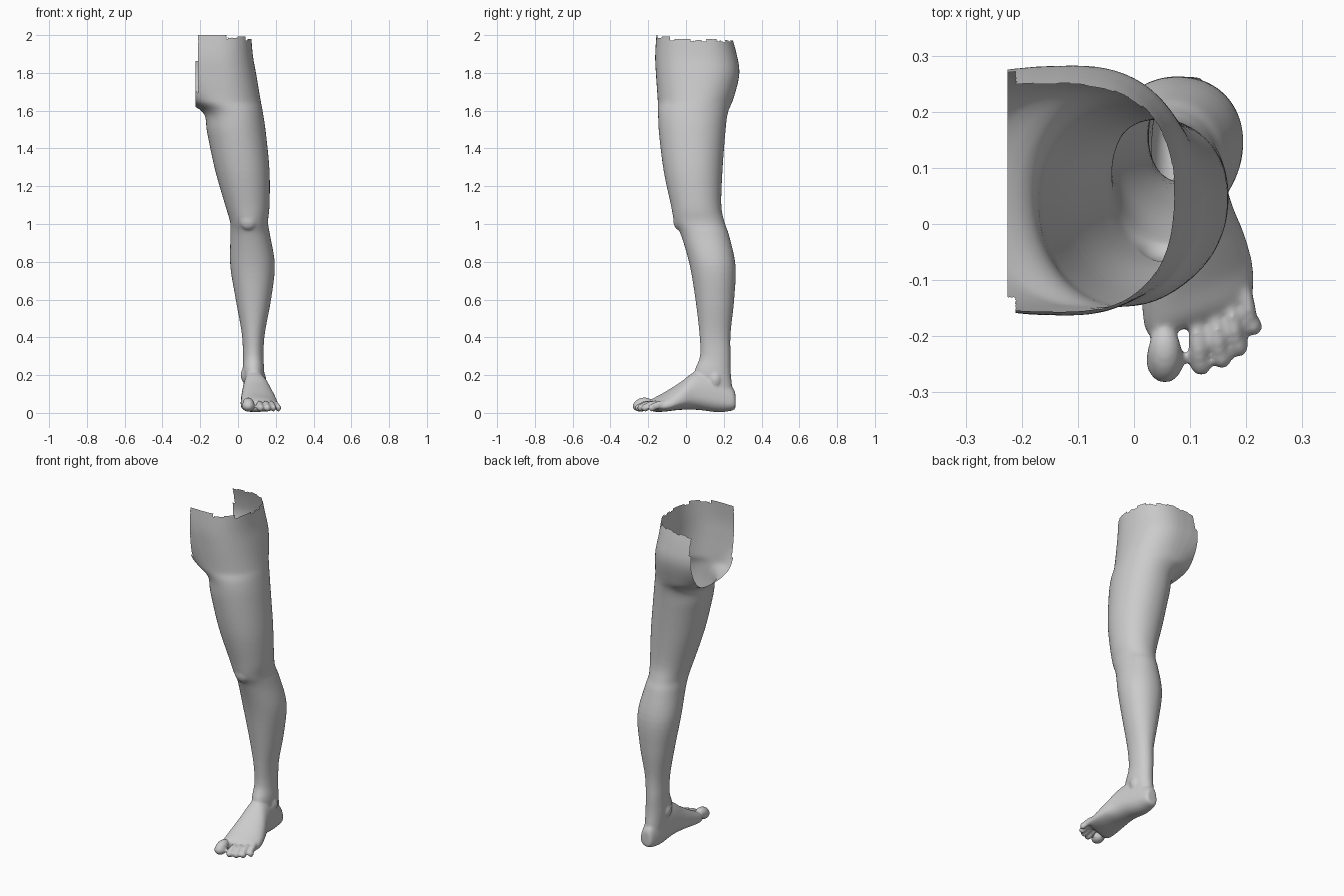
import bpy, bmesh, math, random
from mathutils import Matrix

if "Cube" in bpy.data.objects:
    bpy.data.objects.remove(bpy.data.objects["Cube"])

random.seed(4)
SEG = 48
bm = bmesh.new()


def catmull(rows, steps=5):
    """Smoothly resample a list of section tuples."""
    out = []
    for i in range(len(rows) - 1):
        p0, p1, p2 = rows[max(i - 1, 0)], rows[i], rows[i + 1]
        p3 = rows[min(i + 2, len(rows) - 1)]
        for s in range(steps):
            t = s / steps
            out.append([0.5 * (2 * b + (c - a) * t + (2 * a - 5 * b + 4 * c - d) * t * t
                               + (3 * b - a - 3 * c + d) * t ** 3)
                        for a, b, c, d in zip(p0, p1, p2, p3)])
    return out + [list(rows[-1])]


def section(uc, u0, u1, vc, v0, v1, n):
    """Closed lopsided superellipse around (uc, vc) touching the given bounds."""
    pts = []
    for k in range(SEG):
        a = 2 * math.pi * k / SEG
        c, s = math.cos(a), math.sin(a)
        u = abs(c) ** (2 / n) * ((u1 - uc) if c > 0 else (u0 - uc))
        v = abs(s) ** (2 / n) * ((v1 - vc) if s > 0 else (v0 - vc))
        pts.append((uc + math.copysign(abs(u), c), vc + math.copysign(abs(v), s)))
    return pts


def loft(rings):
    loops = [[bm.verts.new(p) for p in r] for r in rings]
    for a, b in zip(loops, loops[1:]):
        for k in range(SEG):
            j = (k + 1) % SEG
            bm.faces.new((a[k], a[j], b[j], b[k]))
    bm.faces.new(loops[0][::-1])
    bm.faces.new(loops[-1])


def blob(c, r, pitch=0.0, yaw=0.0):
    m = (Matrix.Translation(c) @ Matrix.Rotation(yaw, 4, 'Z') @ Matrix.Rotation(pitch, 4, 'X')
         @ Matrix.Diagonal((*r, 1)))
    bmesh.ops.create_uvsphere(bm, u_segments=24, v_segments=16, radius=1, matrix=m)


# ankle to hip: z, x min, x max, y min, y max
leg = [
    (.06, .04, .13, .10, .255), (.20, .026, .139, .045, .238), (.30, .026, .135, .074, .236),
    (.42, .02, .142, .071, .236), (.60, -.012, .175, .05, .255), (.78, -.041, .195, .02, .262),
    (.94, -.04, .17, -.026, .228), (1.01, -.042, .159, -.061, .204),
    (1.10, -.068, .167, -.08, .187), (1.28, -.12, .167, -.118, .193),
    (1.48, -.163, .148, -.143, .208), (1.59, -.185, .132, -.148, .222),
    (1.66, -.30, .119, -.15, .25), (1.79, -.46, .097, -.159, .282),
    (1.90, -.46, .078, -.163, .268), (2.06, -.46, .066, -.152, .222)]
rings = []
for z, x0, x1, y0, y1 in catmull(leg):
    xc = x1 - min((x1 - x0) / 2, .2)
    yc = y0 + .52 * (y1 - y0)
    n = 2.1 + max(0, z - 1.6)
    rings.append([(x, y, z) for x, y in section(xc, x0, x1, yc, y0, y1, n)])
loft(rings)

# foot, heel to ball: y, x min, x max, z min, z max
foot = [
    (.262, .068, .108, .035, .085), (.25, .05, .127, .014, .13), (.17, .032, .144, .004, .20),
    (.06, .025, .167, .016, .222), (-.03, .016, .196, .016, .16),
    (-.11, .014, .212, .007, .107), (-.16, .02, .213, .006, .08), (-.182, .035, .205, .018, .062)]
rings = []
for y, x0, x1, z0, z1 in catmull(foot):
    slant = .35 * min(1, max(0, (.03 - y) / .15))
    xc, zc = x0 + .36 * (x1 - x0), z0 + .35 * (z1 - z0)
    rings.append([(x, y + slant * (x - .1), z)
                  for x, z in section(xc, x0, x1, zc, z0, z1, 2.2)])
loft(rings)

# toes: tip x, tip y, half width
for tx, ty, w in [(.055, -.284, .034), (.119, -.271, .0195), (.156, -.259, .018),
                  (.187, -.237, .0165), (.213, -.2, .0155)]:
    bx, by = .87 * tx + .007, ty + .105
    yaw = math.atan2(tx - bx, by - ty)
    h = .03 if w > .03 else .021
    blob((tx, ty + w * 1.25, h + .006), (w, w * 1.25, h), 0, yaw)
    blob(((bx + tx) / 2, (by + ty) / 2, h + .02), (w * .9, .05, h), .28, yaw)
    blob((bx, by + .03, .058), (w * .9, .07, .022), .4, yaw)

# ankle bones and kneecap
blob((.038, .13, .2), (.024, .034, .04))
blob((.128, .155, .175), (.022, .03, .04))
blob((.055, -.025, 1.03), (.055, .042, .065), -.15)

# fuse everything into one skin
bmesh.ops.recalc_face_normals(bm, faces=bm.faces)
raw = bpy.data.meshes.new("leg_parts")
bm.to_mesh(raw)
bm.free()
ob = bpy.data.objects.new("leg", raw)
bpy.context.collection.objects.link(ob)
mod = ob.modifiers.new("fuse", 'REMESH')
mod.mode = 'VOXEL'
mod.voxel_size = .0065
dg = bpy.context.evaluated_depsgraph_get()
dg.update()
skin = bpy.data.meshes.new_from_object(ob.evaluated_get(dg))
ob.modifiers.clear()
ob.data = skin

# soften, then cut the hip open along the midline and the ragged rim
bm = bmesh.new()
bm.from_mesh(skin)
for _ in range(4):
    bmesh.ops.smooth_vert(bm, verts=bm.verts, factor=.5,
                          use_axis_x=True, use_axis_y=True, use_axis_z=True)
for co, no in (((0, 0, 2), (0, 0, 1)), ((-.225, 0, 0), (-1, 0, 0))):
    bmesh.ops.bisect_plane(bm, geom=bm.verts[:] + bm.edges[:] + bm.faces[:],
                           plane_co=co, plane_no=no, clear_outer=True)
teeth = [random.uniform(-.012, .008) for _ in range(60)]
doomed = []
for f in bm.faces:
    c = f.calc_center_median()
    if c.z < 1.6:
        continue
    tooth = teeth[int((math.atan2(c.y - .05, c.x + .2) + math.pi) / (2 * math.pi) * 59.9)]
    rim = 1.985 - .05 * (c.y + .12) + tooth if c.y > -.12 or c.x > -.06 else 2.1
    if c.z > rim or (c.x < -.21 and (c.z > 1.86 or c.y < -.13)):
        doomed.append(f)
bmesh.ops.delete(bm, geom=doomed, context='FACES')
for f in bm.faces:
    f.smooth = True
bm.to_mesh(skin)
bm.free()
skin.name = "leg"
bpy.data.meshes.remove(raw)
